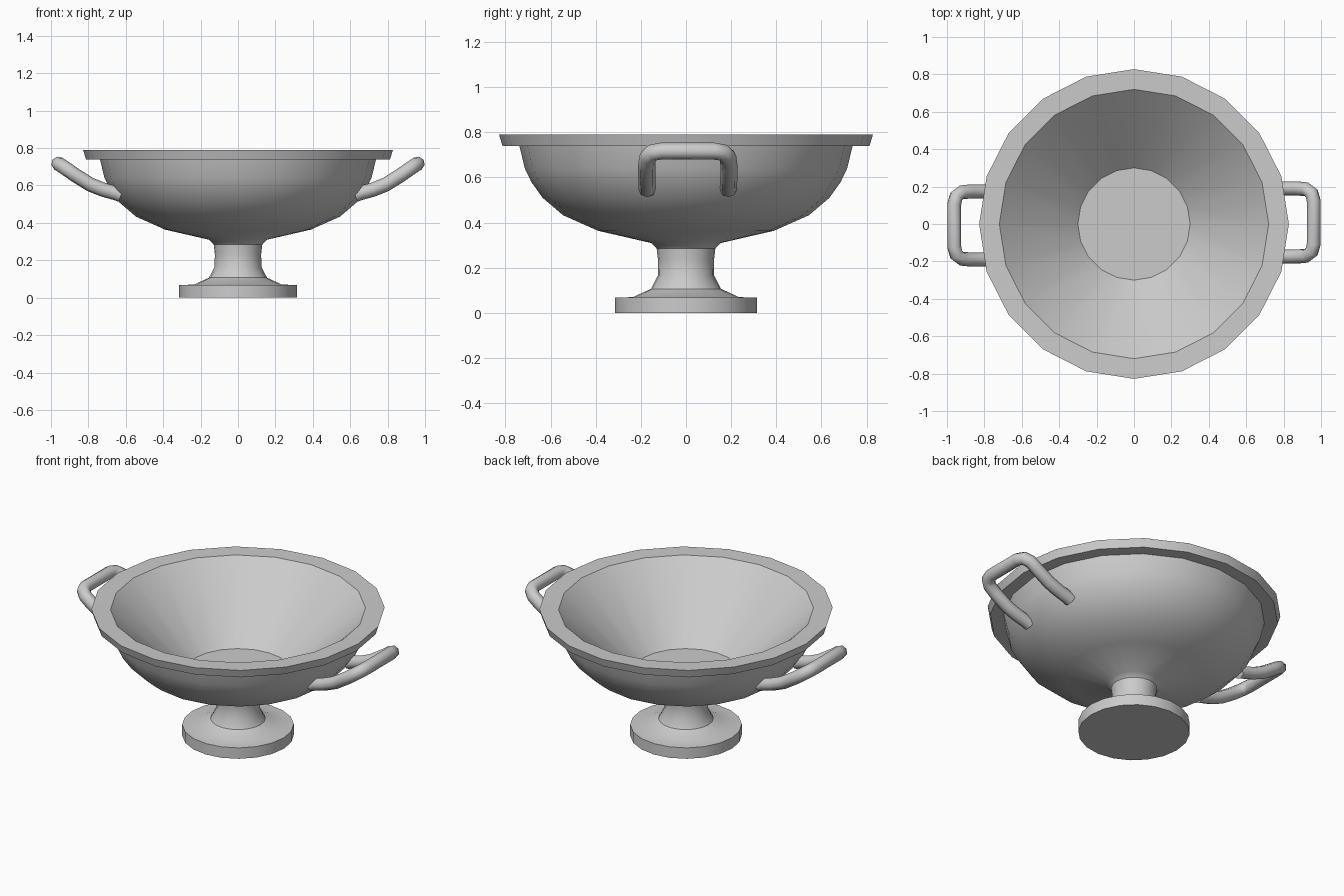
import bpy, bmesh, math

if "Cube" in bpy.data.objects:
    bpy.data.objects.remove(bpy.data.objects["Cube"])


def smooth(obj, angle):
    bpy.ops.object.select_all(action='DESELECT')
    obj.select_set(True)
    bpy.context.view_layer.objects.active = obj
    bpy.ops.object.shade_smooth_by_angle(angle=math.radians(angle))


def lathe(name, profile, sides=20, angle=35):
    """Revolve an (r, z) profile about z, capping its first and last rings."""
    bm = bmesh.new()
    rings = [[bm.verts.new((r * math.cos(2 * math.pi * i / sides),
                            r * math.sin(2 * math.pi * i / sides), z))
              for i in range(sides)] for r, z in profile]
    for a, b in zip(rings, rings[1:]):
        for i in range(sides):
            j = (i + 1) % sides
            bm.faces.new((a[i], a[j], b[j], b[i]))
    bm.faces.new(rings[0][::-1])
    bm.faces.new(rings[-1])
    bmesh.ops.recalc_face_normals(bm, faces=bm.faces)
    mesh = bpy.data.meshes.new(name)
    bm.to_mesh(mesh)
    bm.free()
    obj = bpy.data.objects.new(name, mesh)
    bpy.context.collection.objects.link(obj)
    smooth(obj, angle)
    return obj


def tube(name, points, radius):
    """Eight-sided tube along a polyline, turned into a mesh."""
    curve = bpy.data.curves.new(name, 'CURVE')
    curve.dimensions = '3D'
    curve.bevel_depth = radius
    curve.bevel_resolution = 2
    curve.use_fill_caps = True
    spline = curve.splines.new('POLY')
    spline.points.add(len(points) - 1)
    for p, co in zip(spline.points, points):
        p.co = (*co, 1)
    obj = bpy.data.objects.new(name, curve)
    bpy.context.collection.objects.link(obj)
    bpy.ops.object.select_all(action='DESELECT')
    obj.select_set(True)
    bpy.context.view_layer.objects.active = obj
    bpy.ops.object.convert(target='MESH')
    obj = bpy.context.view_layer.objects.active
    smooth(obj, 50)
    return obj


# Foot, stem, bowl, rim and conical inside as one turned body
lathe("footed_bowl", [
    (0.315, 0.0), (0.315, 0.068), (0.235, 0.07), (0.155, 0.107),
    (0.125, 0.165), (0.124, 0.235), (0.13, 0.285), (0.155, 0.31),
    (0.39, 0.364), (0.545, 0.433), (0.635, 0.51), (0.685, 0.58),
    (0.714, 0.64), (0.738, 0.74), (0.813, 0.74), (0.828, 0.79),
    (0.72, 0.788), (0.30, 0.40)])

# Upswept loop handles: one leg, mirrored in y to close the loop
leg = [(0.625, 0.18, 0.548), (0.65, 0.18, 0.558), (0.72, 0.181, 0.577),
       (0.79, 0.182, 0.605), (0.87, 0.182, 0.655), (0.92, 0.178, 0.69),
       (0.95, 0.157, 0.71), (0.961, 0.115, 0.717)]
loop = leg + [(x, -y, z) for x, y, z in reversed(leg)]
loop = [(x, y + 0.008, z) for x, y, z in loop]
tube("right_handle", loop, 0.038)
tube("left_handle", [(-x, -y, z) for x, y, z in loop], 0.038)
